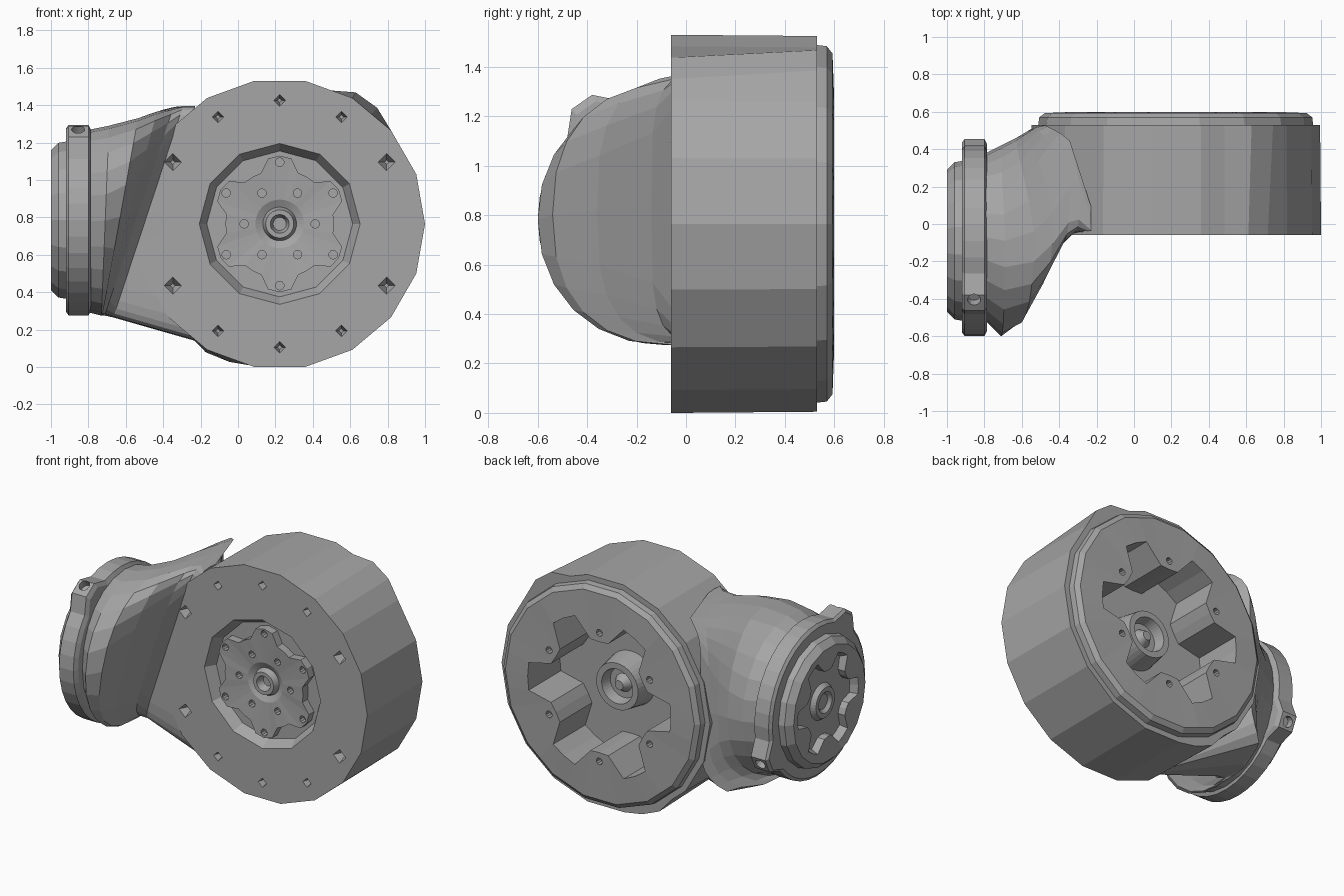
import bpy, bmesh, math
from mathutils import Vector, Matrix

if "Cube" in bpy.data.objects:
    bpy.data.objects.remove(bpy.data.objects["Cube"], do_unlink=True)

grey = bpy.data.materials.new("machined grey")
grey.use_nodes = True
colour = (0.38, 0.38, 0.38, 1)
grey.diffuse_color = colour
grey.node_tree.nodes["Principled BSDF"].inputs["Base Color"].default_value = colour

SEG = 36
DRUM = Vector((0.223, 0, 0.765))
WRIST = Vector((0, -0.09, 0.785))


def add_object(name, bm):
    bmesh.ops.recalc_face_normals(bm, faces=bm.faces)
    mesh = bpy.data.meshes.new(name)
    bm.to_mesh(mesh)
    bm.free()
    mesh.materials.append(grey)
    ob = bpy.data.objects.new(name, mesh)
    bpy.context.scene.collection.objects.link(ob)
    return ob


def loft(name, rings):
    """Skin a list of point rings and cap both ends."""
    bm = bmesh.new()
    rows = [[bm.verts.new(p) for p in ring] for ring in rings]
    for a, b in zip(rows, rows[1:]):
        n = len(a)
        for i in range(n):
            j = (i + 1) % n
            bm.faces.new((a[i], a[j], b[j], b[i]))
    bm.faces.new(rows[0])
    bm.faces.new(rows[-1])
    return add_object(name, bm)


# Ring outlines: radius as a function of the segment index
def polygon(radius, sides):
    step = 2 * math.pi / sides
    def f(i):
        a = (i * 2 * math.pi / SEG) % step - step / 2
        return radius * math.cos(step / 2) / math.cos(a)
    return f


def tabs(tip, shoulder, valley):
    return lambda i: (valley, valley, shoulder, tip, shoulder, valley)[i % 6]


def eared(radius, ear):
    return lambda i: ear if i in (12, 13, 33, 34) else radius


def cornered(radius):
    """Shell outline with one raised corner at the upper right and a slight one below."""
    base = polygon(radius, 18)
    return lambda i: base(i) + {5: 0.05, 6: 0.04, 24: 0.02, 25: 0.025}.get(i, 0)


def turned(name, centre, axis, profile):
    """Lathe a profile of (position, radius or outline) around x or y."""
    rings = []
    for pos, rad in profile:
        ring = []
        for i in range(SEG):
            a = 2 * math.pi * i / SEG
            r = rad(i) if callable(rad) else rad
            u, v = r * math.cos(a), r * math.sin(a)
            ring.append(centre + (Vector((u, pos, v)) if axis == "y" else Vector((pos, u, v))))
        rings.append(ring)
    return loft(name, rings)


def cone(bm, at, direction, r1, r2, depth, sides):
    """Add a cutter solid centred on a surface point."""
    rot = direction.to_track_quat("Z", "Y").to_matrix().to_4x4()
    bmesh.ops.create_cone(bm, cap_ends=True, segments=sides, radius1=r1, radius2=r2,
                          depth=depth, matrix=Matrix.Translation(at) @ rot)


def around(centre, radius, degrees, y):
    a = math.radians(degrees)
    return centre + Vector((radius * math.cos(a), y, radius * math.sin(a)))


def cut(targets, cutter):
    cutter.hide_render = True
    for ob in targets:
        mod = ob.modifiers.new("holes", "BOOLEAN")
        mod.operation = "DIFFERENCE"
        mod.solver = "EXACT"
        mod.object = cutter
        bpy.context.view_layer.objects.active = ob
        bpy.ops.object.modifier_apply(modifier=mod.name)
    bpy.data.objects.remove(cutter, do_unlink=True)


# Drum: front hub, tabbed plate and groove, outer shell, rear cover with lobed pocket
plate = tabs(0.365, 0.355, 0.29)
pocket = tabs(0.37, 0.38, 0.53)
drum = turned("drum_housing", DRUM, "y", [
    (0.0, 0.035), (-0.05, 0.05), (-0.05, 0.075), (-0.01, 0.09), (-0.03, 0.13),
    (-0.045, plate), (0.01, plate), (0.01, polygon(0.39, 12)),
    (-0.06, polygon(0.43, 12)), (-0.06, polygon(0.777, 18)), (0.53, cornered(0.772)),
    (0.53, polygon(0.735, 18)), (0.57, polygon(0.73, 18)), (0.593, polygon(0.70, 18)),
    (0.60, pocket), (0.26, pocket), (0.26, 0.18), (0.41, 0.155), (0.41, 0.115),
    (0.34, 0.10), (0.34, 0.06), (0.39, 0.03)])

# Neck: round collar whose front slopes back to a slanted fold, then runs flat to the drum
sections = [  # x, front, back, bottom, top, squareness, lean of the front
    (-0.79, -0.52, 0.38, 0.29, 1.27, 2.1, 0),
    (-0.71, -0.60, 0.42, 0.275, 1.29, 2.1, 0.04),
    (-0.63, -0.54, 0.46, 0.275, 1.33, 2.4, 0.18),
    (-0.58, -0.36, 0.49, 0.275, 1.365, 3, 0.27),
    (-0.53, -0.14, 0.52, 0.275, 1.385, 4.5, 0.33),
    (-0.48, -0.061, 0.53, 0.265, 1.395, 8, 0.33),
    (-0.23, -0.058, 0.12, 0.14, 1.395, 8, 0)]
rings = []
for x, front, back, low, high, power, lean in sections:
    ring = []
    for i in range(24):
        c, s = math.cos(math.pi * i / 12), math.sin(math.pi * i / 12)
        y = (front + back) / 2 + (back - front) / 2 * math.copysign(abs(c) ** (2 / power), c)
        dz = (high - low) / 2 * math.copysign(abs(s) ** (2 / power), s)
        shift = lean * dz * min(1, 1 - c)
        if s < 0 < c:  # underside rises towards the back
            dz *= 1 - 0.6 * lean * c
        ring.append(Vector((x + shift, y, (low + high) / 2 + dz)))
    rings.append(ring)
neck = loft("neck", rings)

# Wrist flange: eared clamp band and a recessed end disc
band = turned("clamp_band", WRIST, "x", [
    (-0.785, eared(0.48, 0.55)), (-0.80, eared(0.51, 0.58)),
    (-0.905, eared(0.51, 0.58)), (-0.92, eared(0.49, 0.56))])
end_disc = turned("end_disc", WRIST, "x", [
    (-0.90, polygon(0.43, 18)), (-0.96, polygon(0.42, 18)), (-1.0, polygon(0.38, 18)),
    (-0.99, tabs(0.22, 0.23, 0.32)), (-0.94, tabs(0.22, 0.23, 0.30)), (-0.94, 0.12),
    (-0.97, 0.10), (-0.97, 0.07), (-0.95, 0.05)])

# Faceted screw pits around the front face
bm = bmesh.new()
for k in range(12):
    if k % 6:
        size = 0.08 if k in (1, 5, 7, 11) else 0.05
        cone(bm, around(DRUM, 0.66, k * 30, -0.06), Vector((0, 1, 0)), size, 0.012, 0.14, 4)
cut([drum, neck], add_object("pit_cutter", bm))

# Bolt holes in the front plate and the rear cover
bm = bmesh.new()
for k in range(6):
    for radius, turn, y in ((0.19, 0, -0.04), (0.33, 30, -0.045), (0.43, 30, 0.6)):
        cone(bm, around(DRUM, radius, k * 60 + turn, y), Vector((0, 1, 0)), 0.023, 0.023, 0.09, 10)
cut([drum], add_object("bolt_cutter", bm))

# Radial holes in the clamp ears
bm = bmesh.new()
for degrees in (123, 335):
    a = math.radians(degrees)
    out = Vector((0, math.cos(a), math.sin(a)))
    cone(bm, WRIST + out * 0.58 + Vector((-0.855, 0, 0)), out, 0.035, 0.035, 0.1, 12)
cut([band], add_object("ear_cutter", bm))
